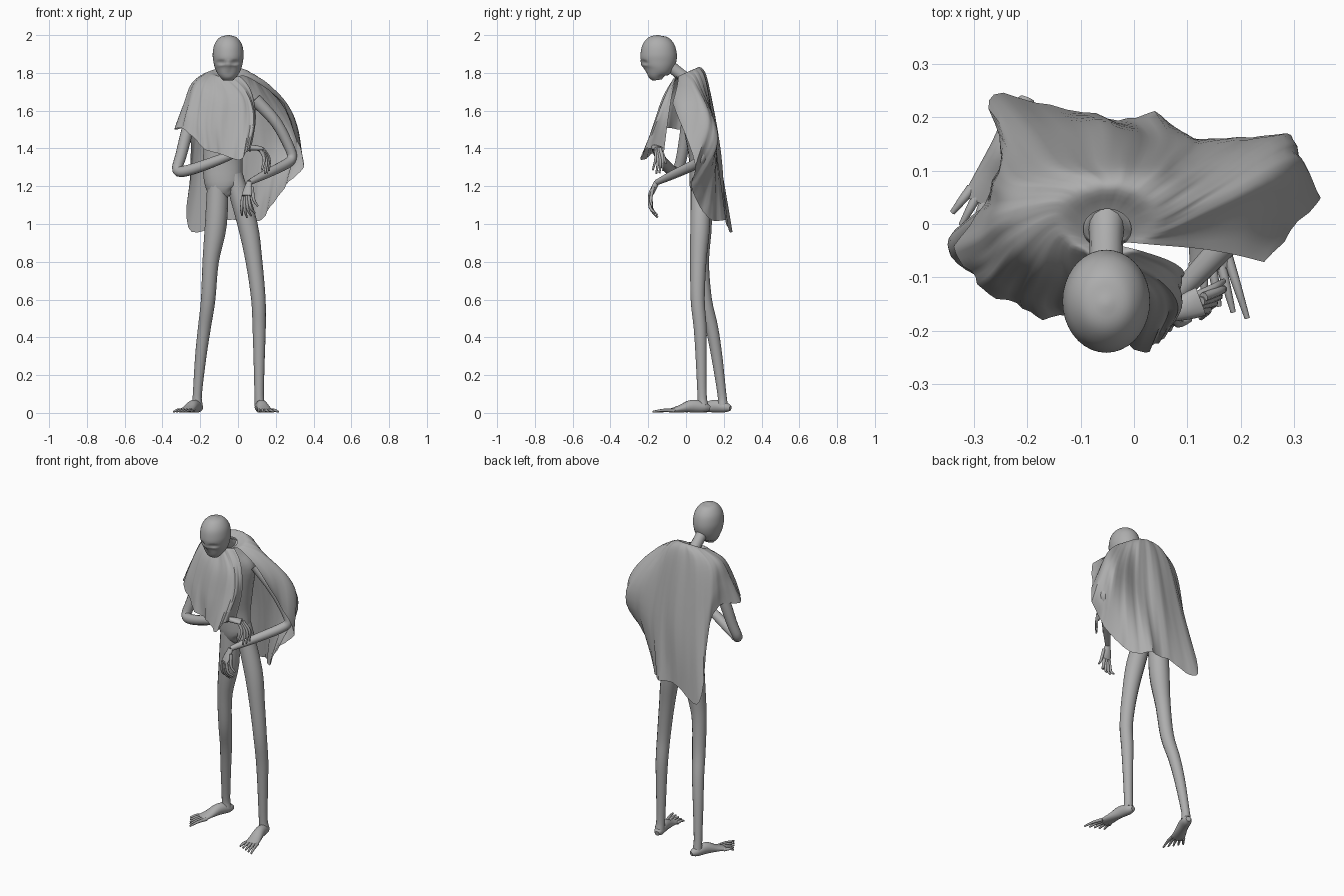
import bpy, bmesh, math
from mathutils import Vector

cube = bpy.data.objects.get("Cube")
if cube:
    bpy.data.objects.remove(cube, do_unlink=True)

grey = bpy.data.materials.new("plain_grey")
grey.use_nodes = True
GREY = (0.42, 0.42, 0.42, 1)
grey.diffuse_color = GREY
grey.node_tree.nodes["Principled BSDF"].inputs["Base Color"].default_value = GREY


def finish(name, bm, angle=60):
    """Turn a bmesh into a smooth shaded grey object."""
    bmesh.ops.recalc_face_normals(bm, faces=bm.faces)
    mesh = bpy.data.meshes.new(name)
    bm.to_mesh(mesh)
    bm.free()
    mesh.materials.append(grey)
    ob = bpy.data.objects.new(name, mesh)
    bpy.context.collection.objects.link(ob)
    bpy.ops.object.select_all(action='DESELECT')
    ob.select_set(True)
    bpy.context.view_layer.objects.active = ob
    bpy.ops.object.shade_smooth_by_angle(angle=math.radians(angle))
    return ob


def smooth(points, steps):
    """Catmull-Rom resampling of equal-length tuples."""
    pts = [Vector(p) for p in points]
    out = []
    for i in range(len(pts) - 1):
        b, c = pts[i], pts[i + 1]
        a = pts[i - 1] if i else b * 2 - c
        d = pts[i + 2] if i + 2 < len(pts) else c * 2 - b
        for s in range(steps):
            t = s / steps
            out.append((b * 2 + (c - a) * t + (a * 2 - b * 5 + c * 4 - d) * t ** 2
                        + (b * 3 - a - c * 3 + d) * t ** 3) / 2)
    return out + [pts[-1]]


def bridge(bm, rows, closed):
    for lower, upper in zip(rows, rows[1:]):
        n = len(lower)
        for j in range(n if closed else n - 1):
            k = (j + 1) % n
            bm.faces.new((lower[j], lower[k], upper[k], upper[j]))


def tube(name, stations, side=(1, 0, 0), sides=14, steps=4, shape=None):
    """Loft ellipses along a path; a station is x, y, z, side radius, depth radius."""
    path = smooth([s if len(s) == 5 else (*s, s[3]) for s in stations], steps)
    bm, rows, u = bmesh.new(), [], Vector(side)
    for i, p in enumerate(path):
        along = (path[min(i + 1, len(path) - 1)] - path[max(i - 1, 0)]).to_3d().normalized()
        u = (u - along * u.dot(along)).normalized()
        v = along.cross(u)
        row = []
        for j in range(sides):
            a = math.tau * j / sides
            co = p.to_3d() + u * math.cos(a) * p[3] + v * math.sin(a) * p[4]
            row.append(bm.verts.new(shape(co) if shape else co))
        rows.append(row)
    bridge(bm, rows, True)
    bm.faces.new(rows[0])
    bm.faces.new(rows[-1])
    return finish(name, bm)


# Head, with sunken eyes, a small nose ridge and a mouth groove
def face(co):
    if co.y < -0.16:
        for x in (-0.088, -0.016):
            d = math.hypot((co.x - x) / 0.026, (co.z - 1.856) / 0.016)
            co.y += 0.011 * max(0, 1 - d ** 2)
        d = math.hypot((co.x + 0.052) / 0.016, (co.z - 1.835) / 0.035)
        co.y -= 0.01 * max(0, 1 - d)
        d = math.hypot((co.x + 0.052) / 0.03, (co.z - 1.798) / 0.008)
        co.y += 0.005 * max(0, 1 - d)
    return co


HX = -0.052
tube("head", [(HX, -.15, 2, .006, .006), (HX, -.15, 1.987, .046, .052),
              (HX, -.148, 1.95, .073, .084), (HX, -.145, 1.9, .082, .096),
              (HX, -.145, 1.86, .078, .093), (HX, -.148, 1.825, .07, .078),
              (HX, -.155, 1.79, .052, .052), (HX, -.152, 1.762, .028, .024)],
     sides=36, steps=5, shape=face)
tube("neck", [(HX, .03, 1.75, .04), (HX, -.02, 1.785, .032), (HX, -.1, 1.85, .032)])

# Torso
tube("torso", [(-.045, .08, 1.15, .03, .03), (-.075, .08, 1.2, .095, .06),
               (-.08, .075, 1.35, .105, .06), (-.06, .06, 1.5, .11, .07),
               (-.05, .04, 1.65, .13, .07), (-.05, .015, 1.73, .08, .06),
               (-.05, -.005, 1.78, .045, .04)], sides=20)

# Legs
tube("right_leg", [(-.105, .08, 1.26, .055), (-.117, .08, 1, .058), (-.145, .08, .8, .043),
                   (-.158, .1, .6, .038), (-.178, .137, .45, .034), (-.197, .163, .3, .03),
                   (-.215, .19, .1, .024), (-.215, .195, .04, .028)])
tube("left_leg", [(-.025, .08, 1.26, .05), (.05, .075, 1, .053), (.085, .065, .8, .044),
                  (.108, .062, .6, .038), (.112, .075, .45, .035), (.112, .08, .3, .03),
                  (.112, .085, .1, .025), (.115, .09, .04, .028)])


# Feet with five long toes
def foot(side, heel, toe):
    heel, toe = Vector(heel), Vector(toe)
    across = (toe - heel).cross(Vector((0, 0, 1))).normalized()

    def at(t, z, w, h):
        return (*heel.lerp(toe, t).xy, z, w, h)
    tube(side + "_foot", [at(0, .024, .014, .014), at(.1, .03, .028, .028),
                          at(.3, .036, .03, .034), at(.5, .022, .036, .02),
                          at(.68, .011, .042, .01)], across)
    for i in range(5):
        k = i / 2 - 1
        root = heel.lerp(toe, .62) + across * k * .032
        tip = heel.lerp(toe, 1 - .05 * i) + across * k * .048
        mid = root.lerp(tip, .5)
        tube(f"{side}_toe_{i + 1}", [(*root.xy, .012, .01), (*mid.xy, .014, .008),
                                     (*tip.xy, .006, .005)], across, 8, 3)


foot("right", (-.2, .235, 0), (-.32, -.055, 0))
foot("left", (.11, .125, 0), (.165, -.185, 0))

# Arms
tube("right_arm", [(-.18, .03, 1.68, .04), (-.25, .01, 1.55, .034), (-.3, -.02, 1.37, .03),
                   (-.32, -.045, 1.285, .028), (-.26, -.08, 1.285, .029),
                   (-.1, -.13, 1.34, .026), (.06, -.17, 1.405, .015)])
tube("left_arm", [(.09, .05, 1.66, .035), (.2, .06, 1.54, .03), (.27, .08, 1.41, .027),
                  (.285, .08, 1.35, .026), (.25, .045, 1.315, .027),
                  (.15, -.06, 1.265, .024), (.06, -.155, 1.22, .015)])


# Hands with long bent fingers
def hand(side, wrist, palm, tip, spread):
    wrist, palm, tip, spread = map(Vector, (wrist, palm, tip, spread))
    tube(side + "_palm", [(*wrist, .015), (*wrist.lerp(palm, .6), .025, .014),
                          (*palm, .028, .01)], spread)
    for i in range(5):
        k = i / 2 - 1
        root = (wrist.lerp(palm, .4) if i == 4 else palm) + spread * k * .45
        end = palm.lerp(tip, (.85, 1, .97, .88, .6)[i]) + spread * k
        knuckle = root.lerp(end, .45) + (palm - wrist) * .3
        tube(f"{side}_finger_{i + 1}", [(*root, .009), (*knuckle, .008), (*end, .005)],
             spread, 8, 4)


hand("right", (.06, -.17, 1.405), (.125, -.145, 1.4), (.155, -.14, 1.265), (.025, .035, 0))
hand("left", (.06, -.155, 1.22), (.045, -.19, 1.15), (.07, -.155, 1.04), (.045, -.01, .01))

# Cloak: each line is one fold running from shoulder to hem, front edge first
drape = [
    [(.07, -.07, 1.7), (.09, -.09, 1.56), (.06, -.11, 1.38)],
    [(.05, -.1, 1.69), (.085, -.15, 1.56), (.055, -.21, 1.4)],
    [(.02, -.12, 1.67), (.03, -.17, 1.52), (.01, -.235, 1.34)],
    [(-.09, -.12, 1.67), (-.1, -.16, 1.52), (-.09, -.18, 1.37)],
    [(-.17, -.09, 1.71), (-.19, -.14, 1.54), (-.18, -.17, 1.4)],
    [(-.22, -.05, 1.74), (-.26, -.1, 1.6), (-.28, -.12, 1.5)],
    [(-.24, .01, 1.75), (-.285, -.02, 1.63), (-.33, -.04, 1.5)],
    [(-.22, .07, 1.74), (-.25, .09, 1.6), (-.25, .1, 1.46)],
]
cape = [
    [(-.15, .11, 1.73), (-.2, .17, 1.37), (-.26, .24, .98)],
    [(-.04, .12, 1.73), (-.04, .18, 1.38), (-.07, .2, 1.02)],
    [(.05, .11, 1.73), (.08, .155, 1.4), (.05, .2, 1.02)],
    [(.1, .09, 1.73), (.19, .16, 1.45), (.13, .12, 1.03)],
    [(.14, .07, 1.73), (.29, .165, 1.45), (.24, .03, 1.19)],
    [(.16, .04, 1.74), (.29, .1, 1.58), (.345, .045, 1.33)],
    [(.12, -.045, 1.735), (.18, -.055, 1.69), (.24, -.07, 1.64)],
]


def collar(t):
    """Neck and shoulder points of the fold at fraction t around the body."""
    a = math.radians(-35 + 345 * t)
    s, c = math.sin(a), math.cos(a)
    return [(-.05 - .045 * s, -.01 - .038 * c, 1.785 - .02 * c),
            (-.045 - .105 * s, .008 - .072 * c, 1.8 - .028 * c)]


folds = drape + cape
last = len(folds) - 1
columns = [smooth(collar(i / last) + f, 6) for i, f in enumerate(folds)]
rows = [smooth(r, 7) for r in zip(*columns)]
bm, grid = bmesh.new(), []
for i, row in enumerate(rows):
    v = i / (len(rows) - 1)
    line = []
    for j, p in enumerate(row):
        out = Vector((p.x + .04, p.y - .02, 0)).normalized()
        ripple = math.sin(j * .9 + v * 2) + .5 * math.sin(j * 2.1 - v * 5)
        line.append(bm.verts.new(p + out * ripple * .006 * v))
    grid.append(line)
bridge(bm, grid, False)
finish("cloak", bm, 50)
